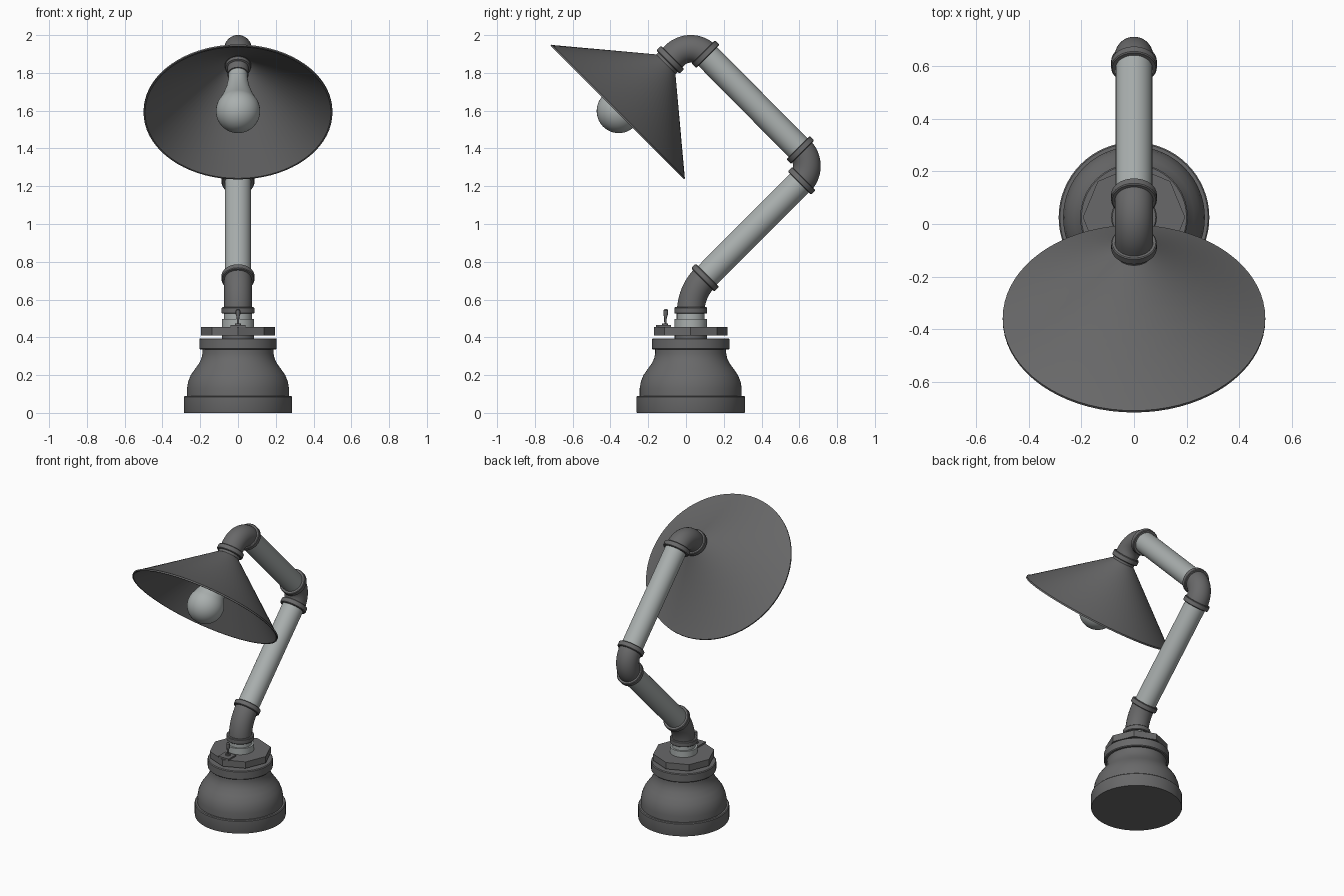
import bpy, bmesh, math
from mathutils import Vector

cube = bpy.data.objects.get("Cube")
if cube:
    bpy.data.objects.remove(cube, do_unlink=True)


def material(name, rgb):
    m = bpy.data.materials.new(name)
    m.use_nodes = True
    m.diffuse_color = (*rgb, 1)
    m.node_tree.nodes["Principled BSDF"].inputs["Base Color"].default_value = (*rgb, 1)
    return m


IRON = material("dark iron", (0.14, 0.14, 0.142))
STEEL = material("pale steel", (0.40, 0.43, 0.425))
UP = Vector((0, 0, 1))
AXIS_Y = 0.025      # centre of the base
PIPE_R = 0.07


def yz(y, z):
    return Vector((0, y, z))


def finish(name, bm, mat, smooth=True):
    bmesh.ops.remove_doubles(bm, verts=bm.verts, dist=1e-5)
    bmesh.ops.recalc_face_normals(bm, faces=bm.faces)
    mesh = bpy.data.meshes.new(name)
    bm.to_mesh(mesh)
    bm.free()
    obj = bpy.data.objects.new(name, mesh)
    bpy.context.collection.objects.link(obj)
    mesh.materials.append(mat)
    if smooth:
        bpy.ops.object.select_all(action='DESELECT')
        obj.select_set(True)
        bpy.context.view_layer.objects.active = obj
        bpy.ops.object.shade_smooth_by_angle(angle=math.radians(32))
    return obj


def bridge(bm, rings):
    for a, b in zip(rings, rings[1:]):
        for i in range(len(a)):
            j = (i + 1) % len(a)
            bm.faces.new((a[i], a[j], b[j], b[i]))


def lathe(name, profile, mat, origin, axis=UP, sides=48, smooth=True):
    """Turn (radius, height) points about an axis; both ends are capped."""
    bm = bmesh.new()
    turn = UP.rotation_difference(axis)
    rings = []
    for r, h in profile:
        angles = [2 * math.pi * i / sides for i in range(sides)]
        rings.append([bm.verts.new(origin + turn @ Vector((r * math.cos(a), r * math.sin(a), h)))
                      for a in angles])
    bridge(bm, rings)
    bm.faces.new(rings[0])
    bm.faces.new(rings[-1])
    return finish(name, bm, mat, smooth)


def rod(name, start, end, radius, mat, **kw):
    d = end - start
    return lathe(name, [(radius, 0), (radius, d.length)], mat, start, d.normalized(), **kw)


def flange(name, centre, d):
    r, h, c = 0.087, 0.017, 0.004
    lathe(name, [(r - c, -h), (r, c - h), (r, h - c), (r - c, h)], IRON, centre, d)


def elbow(name, corner, d_in, d_out, bend, tail=0.0):
    """Pipe bend rounding off a corner, with a flange at each end."""
    d_in, d_out = d_in.normalized(), d_out.normalized()
    angle = d_in.angle(d_out)
    reach = bend * math.tan(angle / 2)
    start, end = corner - d_in * reach, corner + d_out * reach
    side = (d_out - d_in * d_in.dot(d_out)).normalized()
    path = []
    for i in range(17):
        t = angle * i / 16
        path.append((start + d_in * bend * math.sin(t) + side * bend * (1 - math.cos(t)),
                     d_in * math.cos(t) + side * math.sin(t)))
    if tail:
        path.append((end + d_out * tail, d_out))
    bm = bmesh.new()
    rings = []
    for p, d in path:
        across = Vector((1, 0, 0))
        normal = d.cross(across)
        rings.append([bm.verts.new(p + 0.073 * (across * math.cos(a) + normal * math.sin(a)))
                      for a in (2 * math.pi * k / 40 for k in range(40))])
    bridge(bm, rings)
    bm.faces.new(rings[0])
    bm.faces.new(rings[-1])
    finish(name, bm, IRON)
    flange(name + "_flange_in", start + d_in * 0.01, d_in)
    flange(name + "_flange_out", end + d_out * tail * 0.5, d_out)
    return start, end


def box(name, centre, size, mat):
    bm = bmesh.new()
    bmesh.ops.create_cube(bm, size=1)
    for v in bm.verts:
        v.co = Vector(a * b for a, b in zip(v.co, size)) + centre
    return finish(name, bm, mat, smooth=False)


# Base: foot, bell-shaped body and collar
ground = yz(AXIS_Y, 0)
lathe("base_foot", [(0.285, 0), (0.287, 0.005), (0.287, 0.085), (0.282, 0.09)], IRON, ground, sides=64)
lathe("base_body", [(0.27, 0.085), (0.27, 0.13), (0.264, 0.165), (0.25, 0.2), (0.228, 0.232),
                    (0.206, 0.262), (0.193, 0.29), (0.188, 0.315), (0.188, 0.345)],
      IRON, ground, sides=64)
lathe("base_collar", [(0.2, 0.335), (0.205, 0.34), (0.205, 0.39), (0.2, 0.395)], IRON, ground, sides=64)
lathe("nut_neck", [(0.085, 0.38), (0.085, 0.42)], IRON, ground)
lathe("octagonal_nut", [(0.195, 0.41), (0.195, 0.455)], IRON, ground, sides=8, smooth=False)

# Upright pipe stub
lathe("stub_socket", [(0.086, 0.45), (0.086, 0.497)], STEEL, ground)
lathe("stub_pipe", [(0.074, 0.49), (0.074, 0.54)], STEEL, ground)

# Toggle switch on the nut
box("switch_plate", yz(-0.12, 0.46), (0.08, 0.08, 0.012), IRON)
lathe("switch_bush", [(0.016, 0), (0.016, 0.012)], IRON, yz(-0.11, 0.462), sides=16)
lathe("switch_lever", [(0.005, 0), (0.007, 0.04), (0.012, 0.055), (0.012, 0.078), (0.006, 0.086)],
      IRON, yz(-0.11, 0.465), yz(0.04, 1).normalized(), sides=16)

# Arm: three elbows joined by straight pipes
rise, back, dip = yz(1, 1), yz(-1, 1), yz(-1, -1)
_, low_end = elbow("lower_elbow", yz(AXIS_Y, 0.64), UP, rise, 0.26)
mid_start, mid_end = elbow("middle_elbow", yz(0.69, 1.307), rise, back, 0.12)
top_start, top_end = elbow("top_elbow", yz(0.025, 1.977), back, dip, 0.12, tail=0.065)
rod("lower_arm_pipe", low_end, mid_start, PIPE_R, STEEL)
rod("upper_arm_pipe", mid_end, top_start, PIPE_R, STEEL)

# Lamp head: shade, socket and bulb share one tilted axis
aim = dip.normalized()
neck = yz(-0.107, 1.847)
lathe("shade", [(0.02, 0), (0.072, 0), (0.494, 0.352), (0.5, 0.354), (0.5, 0.364),
                (0.492, 0.364), (0.07, 0.01), (0.02, 0.01)], IRON, neck, aim, sides=72)
lathe("bulb_socket", [(0.066, 0), (0.066, 0.03), (0.056, 0.032), (0.056, 0.08)], IRON, neck, aim)
bulb_r, bulb_h = 0.117, 0.352
globe = [(bulb_r * math.sin(t), bulb_h - bulb_r * math.cos(t))
         for t in (math.radians(60 + 6 * i) for i in range(20))]
lathe("bulb", [(0.05, 0.07), (0.052, 0.12), (0.062, 0.18), (0.08, 0.24)] + globe + [(0.004, bulb_h + bulb_r)],
      STEEL, neck, aim)
